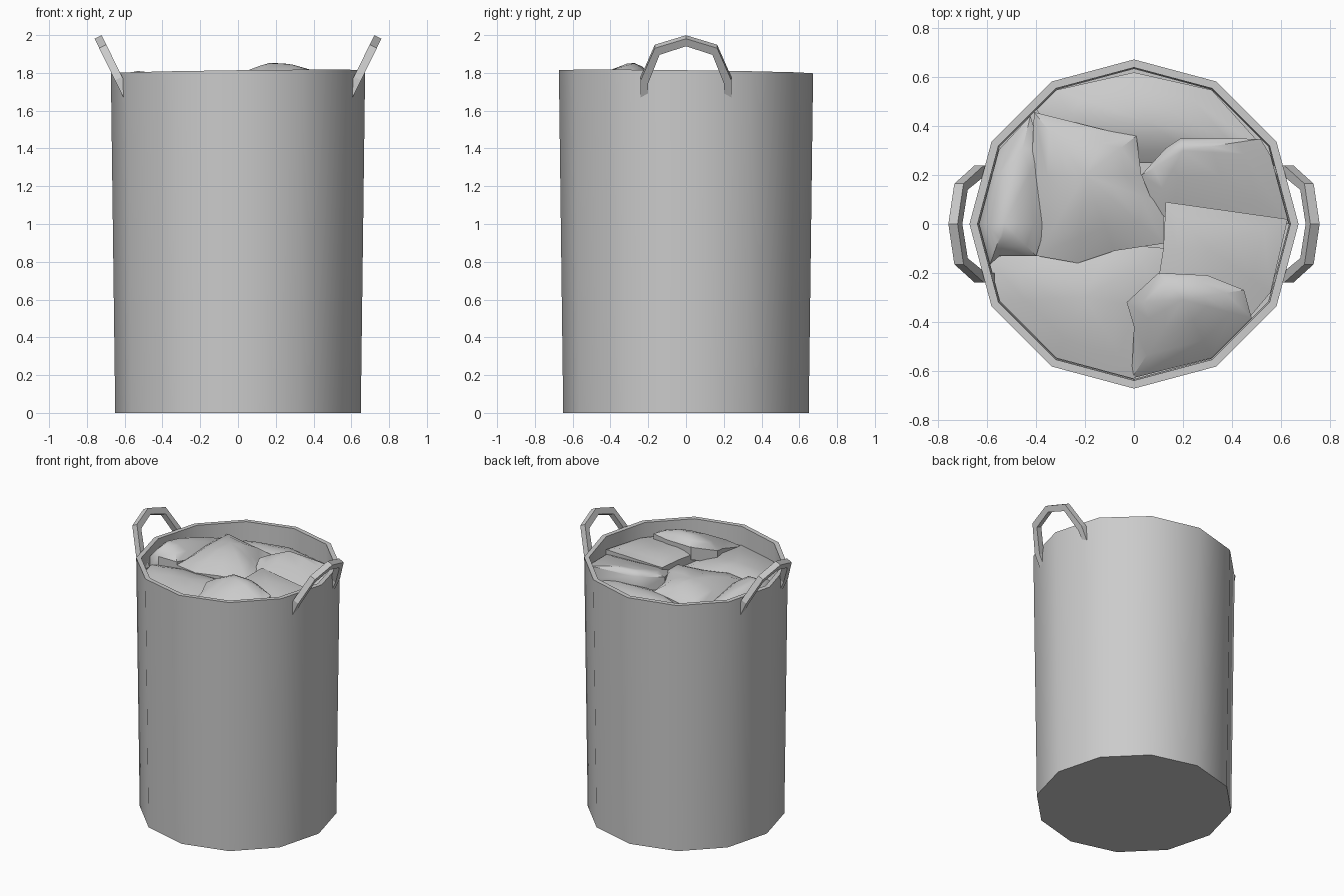
import bpy
import math
from mathutils import Vector

default_cube = bpy.data.objects.get("Cube")
if default_cube:
    bpy.data.objects.remove(default_cube, do_unlink=True)

SIDES = 12
INNER_RADIUS = 0.64

# One plain grey for everything
grey = bpy.data.materials.new("plain grey")
grey.use_nodes = True
grey_colour = (0.6, 0.6, 0.6, 1)
grey.diffuse_color = grey_colour
grey.node_tree.nodes["Principled BSDF"].inputs["Base Color"].default_value = grey_colour


def make_object(name, verts, faces, smooth_angle):
    mesh = bpy.data.meshes.new(name)
    mesh.from_pydata([tuple(v) for v in verts], [], faces)
    mesh.materials.append(grey)
    mesh.update()
    obj = bpy.data.objects.new(name, mesh)
    bpy.context.collection.objects.link(obj)
    bpy.ops.object.select_all(action="DESELECT")
    obj.select_set(True)
    bpy.context.view_layer.objects.active = obj
    if smooth_angle:
        bpy.ops.object.shade_smooth_by_angle(angle=math.radians(smooth_angle))
    return obj


def bridge(start_a, start_b, count):
    """Quads joining two closed rings of vertices."""
    return [(start_a + i, start_a + (i + 1) % count,
             start_b + (i + 1) % count, start_b + i) for i in range(count)]


def ring(radius, height, slant=0.0):
    points = []
    for i in range(SIDES):
        angle = math.tau * i / SIDES
        x, y = radius * math.cos(angle), radius * math.sin(angle)
        points.append(Vector((x, y, height + slant * (x - y))))
    return points


# Basket body: tapered twelve-sided wall with a thin, slightly slanting rim
def build_basket():
    profile = [(0.65, 0, 0), (0.673, 1.806, 0.012),
               (INNER_RADIUS, 1.806, 0.012), (0.62, 0.03, 0)]
    verts, faces = [], []
    for radius, height, slant in profile:
        verts += ring(radius, height, slant)
    for level in range(len(profile) - 1):
        faces += bridge(level * SIDES, (level + 1) * SIDES, SIDES)
    faces.append(tuple(reversed(range(SIDES))))
    faces.append(tuple(range(len(verts) - SIDES, len(verts))))
    make_object("basket_body", verts, faces, 40)


# Handle: angular hoop leaning outward, its feet sunk in the wall
def build_handle(name, side):
    half_outer = [(0.24, 1.68), (0.24, 1.77), (0.165, 1.94)]
    half_inner = [(0.2, 1.68), (0.2, 1.755), (0.14, 1.905)]

    def full(half, crown):
        return half + [(0, crown)] + [(-y, z) for y, z in reversed(half)]

    lean = 0.49
    normal = Vector((1, 0, -lean)).normalized() * 0.021
    verts = []
    for offset in (normal, -normal):
        for path in (full(half_outer, 1.99), full(half_inner, 1.95)):
            for y, z in path:
                p = Vector((0.613 + lean * (z - 1.73), y, z)) + offset
                verts.append((side * p.x, p.y, p.z))
    n = len(half_outer) * 2 + 1
    rows = [0, n, 3 * n, 2 * n]
    faces = []
    for a, b in zip(rows, rows[1:] + rows[:1]):
        for i in range(n - 1):
            quad = (a + i, a + i + 1, b + i + 1, b + i)
            faces.append(quad if side < 0 else quad[::-1])
    for end in (0, n - 1):
        cap = tuple(r + end for r in rows)
        faces.append(cap if (end == 0) == (side < 0) else cap[::-1])
    make_object(name, verts, faces, 0)


def inside_wall(x, y):
    """Pull a point back inside the twelve-sided inner wall."""
    step = math.tau / SIDES
    angle = math.atan2(y, x) % step - step / 2
    limit = (INNER_RADIUS - 0.006) * math.cos(step / 2) / math.cos(angle)
    scale = min(1, limit / max(math.hypot(x, y), 0.001))
    return x * scale, y * scale


# Folded cloth: domed patch over an outline, with its edge tucked down
def build_cloth(name, apex, top, drop, tilt, outline):
    n = len(outline)
    ax, ay = apex
    verts = [Vector((ax, ay, top))]
    for f in (0.35, 0.7, 1):
        for px, py in outline:
            x, y = inside_wall(px, py)
            dx, dy = (x - ax) * f, (y - ay) * f
            z = top - drop * f * f + tilt[0] * dx + tilt[1] * dy
            verts.append(Vector((ax + dx, ay + dy, z)))
    verts += [v - Vector((0, 0, 0.09)) for v in verts[-n:]]
    faces = [(0, 1 + i, 1 + (i + 1) % n) for i in range(n)]
    for level in range(3):
        a = 1 + level * n
        faces += bridge(a + n, a, n)
        faces[-n:] = [q[::-1] for q in bridge(a, a + n, n)]
    make_object(name, verts, faces, 40)


build_basket()
build_handle("left_handle", 1)
build_handle("right_handle", -1)

# Laundry bed that closes the gaps between the cloths
make_object("cloth_bed", ring(INNER_RADIUS - 0.004, 1.62), [tuple(range(SIDES))], 0)

# Outlines run anticlockwise
build_cloth("centre_cloth", (-0.2, 0.2), 1.81, 0.09, (0, 0), [
    (-0.42, 0.47), (-0.42, 0.2), (-0.4, -0.13), (-0.23, -0.16), (-0.08, -0.11),
    (0.12, -0.08), (0.12, 0.08), (0.03, 0.2), (0.01, 0.36), (-0.1, 0.38)])
build_cloth("right_side_cloth", (-0.53, 0), 1.81, 0.08, (0, -0.1), [
    (-0.45, 0.47), (-0.6, 0.33), (-0.64, 0), (-0.6, -0.17), (-0.55, -0.13),
    (-0.4, -0.13), (-0.36, 0), (-0.38, 0.3)])
build_cloth("back_cloth", (0.05, 0.42), 1.73, 0.07, (0, 0), [
    (-0.4, 0.47), (-0.3, 0.3), (0, 0.25), (0.3, 0.25), (0.6, 0.3),
    (0.33, 0.57), (0, 0.62), (-0.33, 0.57)])
build_cloth("left_side_cloth", (0.2, 0.3), 1.81, 0.04, (-0.05, 0.2), [
    (0.13, 0.31), (0.03, 0.2), (0.08, 0.08), (0.15, 0), (0.64, 0),
    (0.6, 0.3), (0.52, 0.35), (0.19, 0.35)])
build_cloth("front_left_cloth", (0.3, -0.1), 1.78, 0.04, (-0.05, 0.05), [
    (0.13, 0.09), (0.12, -0.1), (0.08, -0.35), (0.45, -0.5), (0.6, -0.3),
    (0.64, 0.02)])
build_cloth("front_cloth", (0.2, -0.31), 1.85, 0.08, (0, 0.3), [
    (0.1, -0.2), (-0.03, -0.32), (0, -0.42), (-0.01, -0.64), (0.33, -0.57),
    (0.5, -0.4), (0.45, -0.27), (0.3, -0.21)])
build_cloth("front_right_cloth", (-0.2, -0.3), 1.74, 0.06, (0, 0), [
    (-0.4, -0.08), (-0.6, -0.15), (-0.58, -0.33), (-0.33, -0.57), (0, -0.64),
    (0.1, -0.35), (0.14, -0.1), (-0.1, -0.08)])
